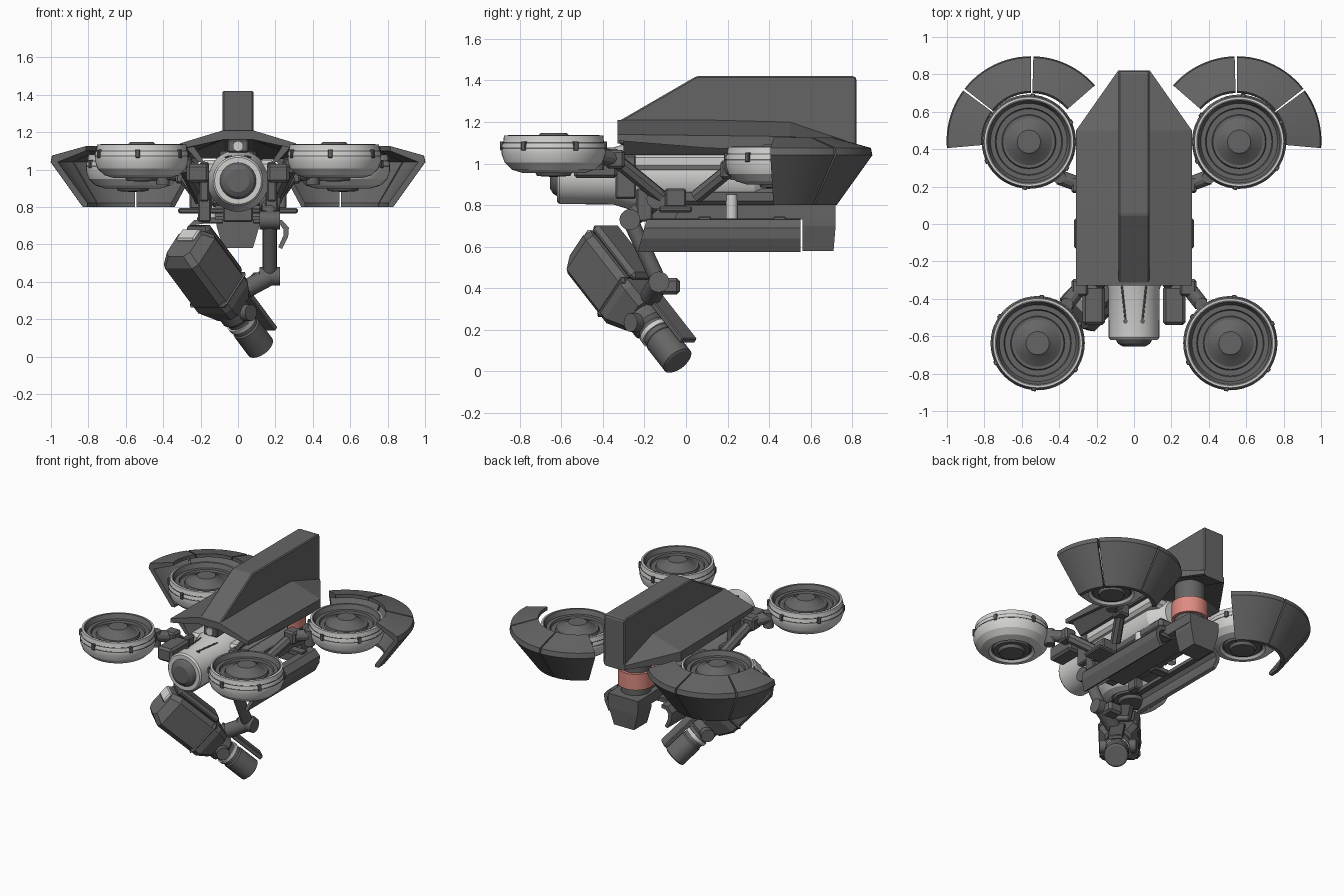
import bpy, bmesh, math
from mathutils import Vector, Matrix

cube = bpy.data.objects.get("Cube")
if cube:
    bpy.data.objects.remove(cube)


def material(name, rgb):
    m = bpy.data.materials.new(name)
    m.use_nodes = True
    m.diffuse_color = (*rgb, 1)
    m.node_tree.nodes["Principled BSDF"].inputs["Base Color"].default_value = (*rgb, 1)
    return m


DARK = material("dark grey", (0.13, 0.13, 0.13))
LIGHT = material("light grey", (0.63, 0.63, 0.62))
RED = material("salmon red", (0.73, 0.26, 0.22))


def finish(name, bm, mat, matrix=None, bevel=0, smooth=True):
    bmesh.ops.remove_doubles(bm, verts=bm.verts, dist=1e-5)
    bmesh.ops.recalc_face_normals(bm, faces=bm.faces)
    if bevel:
        bmesh.ops.bevel(bm, geom=bm.edges[:], offset=bevel, segments=1, affect='EDGES')
    if matrix:
        bm.transform(matrix)
    me = bpy.data.meshes.new(name)
    bm.to_mesh(me)
    bm.free()
    me.materials.append(mat)
    ob = bpy.data.objects.new(name, me)
    bpy.context.collection.objects.link(ob)
    if smooth:
        bpy.ops.object.select_all(action='DESELECT')
        ob.select_set(True)
        bpy.context.view_layer.objects.active = ob
        bpy.ops.object.shade_smooth_by_angle(angle=math.radians(24))
    return ob


def box(name, lo, hi, mat=DARK, bevel=0.008, matrix=None):
    lo, hi = Vector(lo), Vector(hi)
    bm = bmesh.new()
    bmesh.ops.create_cube(bm, size=1)
    bm.transform(Matrix.Translation((lo + hi) / 2) @ Matrix.Diagonal((*(hi - lo), 1)))
    return finish(name, bm, mat, matrix, bevel, False)


def along(a, b):
    a, b = Vector(a), Vector(b)
    return Matrix.Translation(a) @ (b - a).to_track_quat('Z', 'Y').to_matrix().to_4x4()


def loft(name, rings, mat=DARK, matrix=None, bevel=0, smooth=False):
    # skin equal-length closed rings and cap both ends
    bm = bmesh.new()
    vs = [[bm.verts.new(p) for p in ring] for ring in rings]
    n = len(vs[0])
    for r0, r1 in zip(vs, vs[1:]):
        for i in range(n):
            j = (i + 1) % n
            bm.faces.new((r0[i], r0[j], r1[j], r1[i]))
    bm.faces.new(vs[0])
    bm.faces.new(vs[-1])
    return finish(name, bm, mat, matrix, bevel, smooth)


def prism(name, pts, x0, x1, bevel=0):
    # side profile (y, z) extruded across x
    return loft(name, [[(x, y, z) for y, z in pts] for x in (x0, x1)], bevel=bevel)


def lathe(name, profile, matrix, mat=DARK, steps=40):
    bm = bmesh.new()
    vs = [bm.verts.new((r, 0, z)) for r, z in profile]
    edges = [bm.edges.new(e) for e in zip(vs, vs[1:])]
    bmesh.ops.spin(bm, geom=vs + edges, axis=(0, 0, 1), cent=(0, 0, 0),
                   angle=2 * math.pi, steps=steps)
    return finish(name, bm, mat, matrix)


def rod(name, a, b, r, mat=DARK, steps=20):
    h = (Vector(b) - Vector(a)).length
    return lathe(name, [(0, 0), (r, 0), (r, h), (0, h)], along(a, b), mat, steps)


# --- roof shell and tall fin
def roof_ring(y, w, top, edge, t, k=0.08):
    half = [(k, top), (w, edge), (w, edge - t), (k, top - 0.05)]
    return [(x, y, z) for x, z in half] + [(-x, y, z) for x, z in reversed(half)]


loft("roof_shell", [roof_ring(-0.33, 0.31, 1.21, 1.14, 0.03),
                    roof_ring(0.1, 0.31, 1.21, 1.135, 0.06),
                    roof_ring(0.5, 0.31, 1.2, 1.13, 0.07),
                    roof_ring(0.82, 0.085, 1.1, 1.09, 0.03, 0.07)])
prism("fin", [(-0.33, 1.2), (0.05, 1.42), (0.81, 1.42), (0.82, 1.41), (0.82, 1.08), (0.5, 1.15)],
      -0.082, 0.082, bevel=0.007)
for s in (-1, 1):
    loft("inner_side_panel", [[(s * a, y, 1.13), (s * b, y, 1.13), (s * c, y, 1.04), (s * d, y, 1.04)]
                              for y, a, b, c, d in ((-0.3, .24, .29, .21, .18), (0.45, .24, .29, .21, .18))])
box("nose_sensor", (-0.055, -0.32, 1.09), (0.055, -0.2, 1.16))
rod("nose_sensor_lens", (0, -0.33, 1.125), (0, -0.3, 1.125), 0.028, LIGHT)

# --- fuselage, nose camera and tail turbine
nose = along((0, -0.62, 0.94), (0, 1, 0.94))
lathe("fuselage", [(0.085, 0), (0.125, 0), (0.135, 0.012), (0.137, 0.27),
                   (0.165, 0.36), (0.165, 0.95), (0.1, 1.06), (0, 1.06)], nose, LIGHT)
lathe("nose_lens", [(0, -0.035), (0.06, -0.035), (0.085, -0.02), (0.1, 0.005), (0.095, 0.06)], nose)
box("upper_body", (-0.2, -0.28, 0.97), (0.2, 0.42, 1.05), LIGHT, 0.02)
box("fuselage_cradle", (-0.15, -0.02, 0.8), (0.15, 0.45, 0.88), bevel=0.02)
for s in (-1, 1):
    rod("nose_seam", (s * 0.045, -0.52, 1.07), (s * 0.065, -0.33, 1.065), 0.005, steps=8)
    rod("nose_bolt", (s * 0.045, -0.52, 1.05), (s * 0.045, -0.52, 1.075), 0.012, steps=10)
    box("nose_side_block", (s * 0.215 - 0.06, -0.54, 0.93), (s * 0.215 + 0.06, -0.33, 1.03), bevel=0.015)
    box("cheek_plate", (s * 0.18 - 0.025, -0.34, 0.83), (s * 0.18 + 0.025, -0.24, 1.04))
rod("tail_turbine", (0, 0.57, 0.85), (0, 0.57, 0.965), 0.12, RED, steps=32)
rod("tail_turbine_cap", (0, 0.57, 0.965), (0, 0.57, 1.1), 0.1, steps=32)
rod("tail_turbine_base", (0, 0.57, 0.79), (0, 0.57, 0.85), 0.1, steps=32)

# --- belly spine, hooked side panels and rear block
prism("belly_spine", [(-0.05, 0.75), (0.0, 0.82), (0.72, 0.8), (0.72, 0.73), (-0.05, 0.73)], -0.12, 0.12)
box("belly_core", (-0.08, -0.2, 0.72), (0.08, 0.5, 0.82))
HOOK = [(0.19, 0.735), (0.235, 0.73), (0.272, 0.69), (0.268, 0.64), (0.235, 0.575),
        (0.215, 0.585), (0.242, 0.645), (0.243, 0.68), (0.225, 0.705), (0.19, 0.71)]
for s in (-1, 1):
    loft("belly_side_panel", [[(s * x, y + (0.73 - z) * slope, z) for x, z in HOOK]
                              for y, slope in ((-0.19, -0.27), (0.55, 0))])
    for y in (0.06, 0.42):
        box("panel_strut", (s * 0.15 - 0.07, y, 0.712), (s * 0.15 + 0.07, y + 0.06, 0.745), bevel=0.004)
loft("rear_block", [[(x, 0.56, z), (-x, 0.56, z), (-x, y, z), (x, y, z)]
                    for x, y, z in ((0.08, 0.71, 0.58), (0.115, 0.72, 0.7), (0.12, 0.72, 0.79))])
box("cross_plate", (-0.32, -0.13, 0.765), (0.32, 0.03, 0.795))
for s in (-1, 1):
    box("bracket", (s * 0.2 - 0.06, -0.1, 0.79), (s * 0.2 + 0.06, 0.0, 0.88))
    rod("side_capsule", (s * 0.14, 0.22, 0.73), (s * 0.14, 0.22, 0.85), 0.028, LIGHT)
    box("front_bracket", (s * 0.18 - 0.035, -0.24, 0.72), (s * 0.18 + 0.035, -0.16, 0.88))

# --- ducted rotors with their links
DUCT = [(0.215, -0.012), (0.225, 0), (0.239, 0), (0.242, -0.03), (0.25, -0.05), (0.25, -0.09),
        (0.236, -0.13), (0.2, -0.165), (0.15, -0.18), (0.135, -0.165), (0.13, -0.1)]
FAN = [(0.229, 0.003), (0.22, 0.001), (0.205, -0.03), (0.18, -0.03), (0.175, -0.045),
       (0.145, -0.045), (0.14, -0.03), (0.125, -0.03), (0.075, 0), (0.062, 0.012), (0, 0.012)]
HUB = [(0.15, -0.165), (0.125, -0.16), (0.12, -0.175), (0.09, -0.175), (0.08, -0.195), (0, -0.2)]


def rotor(which, x, y, z):
    at = Matrix.Translation((x, y, z))
    lathe(which + "_rotor_duct", DUCT, at, LIGHT, 48)
    lathe(which + "_rotor_fan", FAN, at, steps=48)
    lathe(which + "_rotor_hub", HUB, at, steps=32)
    for h, r in ((-0.035, 0.241), (-0.062, 0.248)):
        lathe(which + "_rotor_band", [(r - 0.01, h - 0.003), (r + 0.004, h - 0.003),
                                      (r + 0.004, h + 0.003), (r - 0.01, h + 0.003)], at, steps=48)
    for i in range(6):
        box(which + "_rotor_clip", (0.238, -0.012, -0.072), (0.258, 0.012, -0.028), bevel=0.003,
            matrix=at @ Matrix.Rotation(math.radians(25 + 60 * i), 4, 'Z'))


for s in (-1, 1):
    rotor("front", s * 0.515, -0.637, 1.135)
    rotor("rear", s * 0.562, 0.44, 1.08)
    for end, root_y, ry, rx, hub in (("front", -0.12, -0.43, 0.36, 1.04), ("rear", 0.05, 0.25, 0.4, 0.99)):
        root = (s * 0.2, root_y, 0.84)
        knee = (s * 0.29, ry + (0.09 if end == "front" else -0.04), hub - 0.02)
        tip = (s * rx, ry, hub)
        rod(end + "_link", root, knee, 0.035, steps=8)
        rod(end + "_link_tip", knee, tip, 0.04, steps=12)
        box(end + "_joint", [c - 0.045 for c in knee], [c + 0.045 for c in knee], bevel=0.012)
        rod(end + "_clamp", (tip[0], tip[1], hub - 0.07), (tip[0], tip[1], hub + 0.04), 0.035)

# --- curved guards around the rear rotors, three panels each
GUARD = [(0.265, 1.125), (0.445, 1.075), (0.452, 1.04), (0.28, 0.8), (0.255, 0.8), (0.255, 0.82),
         (0.415, 1.04), (0.265, 1.1)]
for s in (-1, 1):
    for a0, a1 in ((41, 88.5), (90, 142), (143.5, 185)):
        rings = []
        for i in range(13):
            a = math.radians(a0 + (a1 - a0) * i / 12)
            rings.append([(-s * (-0.55 + r * math.cos(a)), 0.445 + r * math.sin(a), z) for r, z in GUARD])
        loft("rear_guard_panel", rings, smooth=True)

# --- folded arm holding the gun
chain = [(0.17, -0.14, 0.83), (0.17, -0.27, 0.73), (0.17, -0.13, 0.43), (0.04, -0.17, 0.36)]
for a, b, r in zip(chain, chain[1:], (0.045, 0.038, 0.05)):
    rod("arm_segment", a, b, r, steps=16)
for x, y, z in chain[:3]:
    rod("arm_joint", (x - 0.055, y, z), (x + 0.055, y, z), 0.05)
box("arm_wrist", (0.07, -0.13, 0.37), (0.18, -0.03, 0.45), bevel=0.015)

# --- gun: tapered body, barrel and fittings along its own axis
gun = along((-0.27, -0.45, 0.575), (0.12, -0.04, 0.05))


def gun_ring(z, w, lo, hi, c=0.03):
    half = [(w - c, lo), (w, lo + c), (w, hi - c), (w - c, hi)]
    return [(x, y, z) for x, y in half] + [(-x, y, z) for x, y in reversed(half)]


loft("gun_body", [gun_ring(-0.04, 0.085, -0.09, 0.1), gun_ring(0.02, 0.128, -0.125, 0.125),
                  gun_ring(0.37, 0.128, -0.125, 0.125), gun_ring(0.46, 0.085, -0.09, 0.1)], matrix=gun)
box("gun_top_cover", (-0.085, 0.115, -0.03), (0.085, 0.165, 0.34), matrix=gun, bevel=0.02)
box("gun_collar", (-0.135, -0.13, 0.3), (0.135, 0.13, 0.34), matrix=gun, bevel=0.02)
box("gun_tail_light", (-0.065, 0.02, -0.055), (0.065, 0.1, 0.0), LIGHT, matrix=gun)
lathe("gun_barrel", [(0, 0.4), (0.088, 0.4), (0.088, 0.52), (0.072, 0.54), (0.072, 0.61),
                     (0.079, 0.62), (0.079, 0.77), (0.068, 0.777), (0, 0.777)], gun, steps=28)
box("gun_side_plate", (-0.05, 0.105, 0.42), (0.05, 0.135, 0.76), matrix=gun, bevel=0.005)
lathe("gun_light_ring", [(0.07, 0.56), (0.081, 0.56), (0.081, 0.585), (0.07, 0.585)], gun, LIGHT)
for s in (-1, 1):
    rod("gun_knob", gun @ Vector((s * 0.06, 0, 0.5)), gun @ Vector((s * 0.12, 0, 0.5)), 0.045, steps=16)
